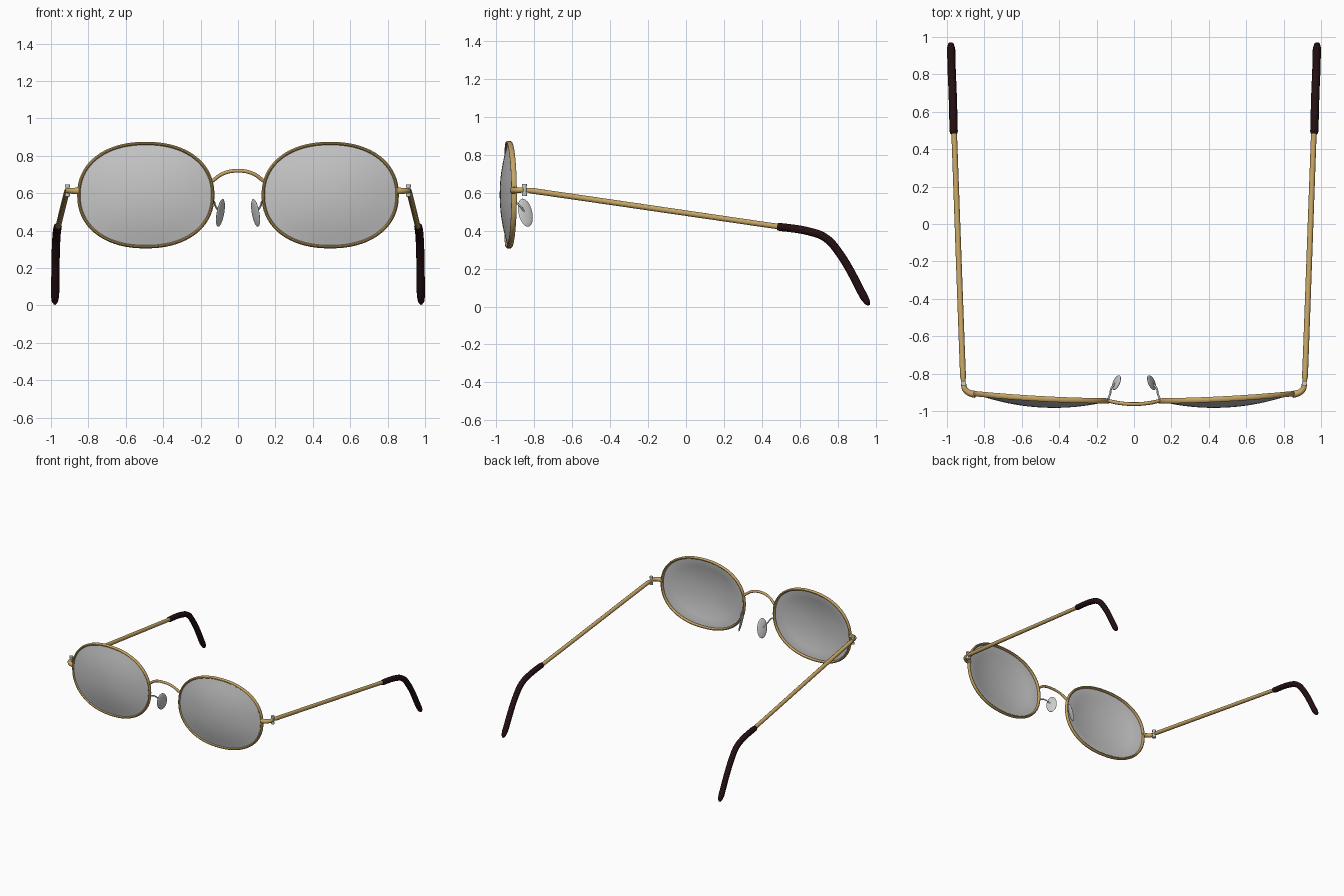
import bpy, bmesh, math
from mathutils import Vector, Matrix

cube = bpy.data.objects.get("Cube")
if cube:
    bpy.data.objects.remove(cube, do_unlink=True)


def material(name, rgb, alpha=1.0):
    m = bpy.data.materials.new(name)
    m.use_nodes = True
    m.diffuse_color = (*rgb, alpha)
    bsdf = m.node_tree.nodes["Principled BSDF"]
    bsdf.inputs["Base Color"].default_value = (*rgb, 1.0)
    bsdf.inputs["Alpha"].default_value = alpha
    return m


GOLD = material("gold metal", (0.57, 0.38, 0.13))
SILVER = material("silver metal", (0.60, 0.61, 0.62))
GLASS = material("grey lens", (0.56, 0.56, 0.56), 0.75)
PAD = material("clear pad", (0.62, 0.63, 0.63), 0.8)
BROWN = material("dark brown plastic", (0.018, 0.005, 0.006))

LENS_X, LENS_Z = 0.493, 0.59
SEGS = 72


def finish(bm, name, mat):
    bmesh.ops.recalc_face_normals(bm, faces=bm.faces)
    me = bpy.data.meshes.new(name)
    bm.to_mesh(me)
    bm.free()
    ob = bpy.data.objects.new(name, me)
    bpy.context.collection.objects.link(ob)
    me.materials.append(mat)
    smooth(ob)
    return ob


def smooth(ob):
    bpy.ops.object.select_all(action="DESELECT")
    ob.select_set(True)
    bpy.context.view_layer.objects.active = ob
    bpy.ops.object.shade_smooth_by_angle(angle=math.radians(40))


def tube(name, points, depth, mat, radii=None, sides=3):
    """Round wire through the points, with an optional radius factor at each."""
    cu = bpy.data.curves.new(name, "CURVE")
    cu.dimensions = "3D"
    cu.bevel_depth = depth
    cu.bevel_resolution = sides
    cu.resolution_u = 8
    cu.use_fill_caps = True
    sp = cu.splines.new("BEZIER")
    sp.bezier_points.add(len(points) - 1)
    for i, (bp, co) in enumerate(zip(sp.bezier_points, points)):
        bp.co = co
        bp.handle_left_type = bp.handle_right_type = "AUTO"
        bp.radius = radii[i] if radii else 1.0
    ob = bpy.data.objects.new(name, cu)
    bpy.context.collection.objects.link(ob)
    cu.materials.append(mat)
    bpy.ops.object.select_all(action="DESELECT")
    ob.select_set(True)
    bpy.context.view_layer.objects.active = ob
    bpy.ops.object.convert(target="MESH")
    smooth(bpy.context.view_layer.objects.active)


def oval(angle, a, b):
    """Slightly squared oval, relative to the lens centre."""
    c, s = math.cos(angle), math.sin(angle)
    p = 2 / 2.2
    return (a * math.copysign(abs(c) ** p, c), b * math.copysign(abs(s) ** p, s))


def wrap_y(x):
    """Depth of the curved rim at distance x from the middle."""
    t = x - 0.5
    return -0.934 + 0.055 * t + 0.06 * t * t


def bridge_faces(bm, r0, r1):
    n = len(r0)
    for i in range(n):
        bm.faces.new((r0[i], r0[(i + 1) % n], r1[(i + 1) % n], r1[i]))


def make_rim(side, label):
    bm = bmesh.new()
    loops = []
    for k in range(10):
        q = math.tau * k / 10
        dr, dy = 0.009 * math.cos(q), 0.015 * math.sin(q)
        ring = []
        for i in range(SEGS):
            x, z = oval(math.tau * i / SEGS, 0.358 + dr, 0.276 + dr)
            x += LENS_X
            ring.append(bm.verts.new((side * x, wrap_y(x) + dy, LENS_Z + z)))
        loops.append(ring)
    for k in range(10):
        bridge_faces(bm, loops[k], loops[(k + 1) % 10])
    finish(bm, label + "_rim", GOLD)


def make_lens(side, label):
    """Thin domed lens: front and back skins that share the outer edge."""
    bm = bmesh.new()
    rings = 8

    def ring(f, offset):
        out = []
        for i in range(SEGS):
            x, z = oval(math.tau * i / SEGS, 0.357 * f, 0.275 * f)
            x += LENS_X
            y = wrap_y(x) - 0.045 * (1 - f * f) + offset
            out.append(bm.verts.new((side * x, y, LENS_Z + z)))
        return out

    edge = ring(1.0, -0.004)
    for offset in (-0.002, 0.004):
        prev = edge
        for j in range(rings - 1, 0, -1):
            cur = ring(j / rings, offset)
            bridge_faces(bm, prev, cur)
            prev = cur
        mid = bm.verts.new((side * LENS_X, wrap_y(LENS_X) - 0.045 + offset, LENS_Z))
        for i in range(SEGS):
            bm.faces.new((prev[i], prev[(i + 1) % SEGS], mid))
    finish(bm, label + "_lens", GLASS)


def make_hinge(side, label):
    """Small barrel with a wider cap at each end."""
    bm = bmesh.new()
    for r, h, z in ((0.011, 0.05, 0), (0.014, 0.014, 0.025), (0.014, 0.014, -0.025)):
        bmesh.ops.create_cone(bm, cap_ends=True, segments=16, radius1=r, radius2=r, depth=h,
                              matrix=Matrix.Translation((side * 0.911, -0.852, 0.615 + z)))
    finish(bm, label + "_hinge", SILVER)


def make_pad(side, label):
    """Flattened oval nose pad, leaning with the nose."""
    bm = bmesh.new()
    bmesh.ops.create_uvsphere(bm, u_segments=24, v_segments=14, radius=1)
    major = Vector((side * 0.011, 0.016, -0.074))
    minor = Vector((-side * 0.02, 0.036, 0.005))
    normal = major.cross(minor).normalized() * 0.009
    basis = Matrix((minor, normal, major)).transposed().to_4x4()
    bm.transform(Matrix.Translation((side * 0.094, -0.848, 0.495)) @ basis)
    finish(bm, label + "_nose_pad", PAD)


for side, label in ((1, "left"), (-1, "right")):
    make_rim(side, label)
    make_lens(side, label)
    make_hinge(side, label)
    make_pad(side, label)
    # Wire that carries the nose pad
    tube(label + "_pad_wire",
         [(side * 0.14, -0.94, 0.56), (side * 0.128, -0.91, 0.555),
          (side * 0.122, -0.88, 0.535), (side * 0.1, -0.852, 0.5)], 0.005, SILVER)
    # Curved end piece from rim to hinge
    tube(label + "_end_piece",
         [(side * 0.845, -0.912, 0.612), (side * 0.882, -0.902, 0.613),
          (side * 0.905, -0.882, 0.614), (side * 0.911, -0.856, 0.615)],
         0.017, GOLD, [1.1, 1, 0.9, 0.8])
    # Straight temple arm
    tube(label + "_temple",
         [(side * 0.912, -0.842, 0.614), (side * 0.914, -0.815, 0.611),
          (side * 0.962, 0.5, 0.42)], 0.015, GOLD, [0.75, 1.05, 1.0])
    # Bent ear tip with a rounded end
    tube(label + "_ear_tip",
         [(side * 0.963, 0.482, 0.422), (side * 0.964, 0.495, 0.42),
          (side * 0.968, 0.65, 0.396), (side * 0.971, 0.735, 0.363),
          (side * 0.974, 0.80, 0.295), (side * 0.978, 0.94, 0.05),
          (side * 0.979, 0.958, 0.02), (side * 0.979, 0.966, 0.007)],
         0.022, BROWN, [0.85, 1, 1, 1, 1, 1, 0.75, 0.3])

# Arched bridge
tube("bridge",
     [(-0.138, -0.945, 0.665), (-0.08, -0.957, 0.705), (0, -0.963, 0.72),
      (0.08, -0.957, 0.705), (0.138, -0.945, 0.665)], 0.01, GOLD)
